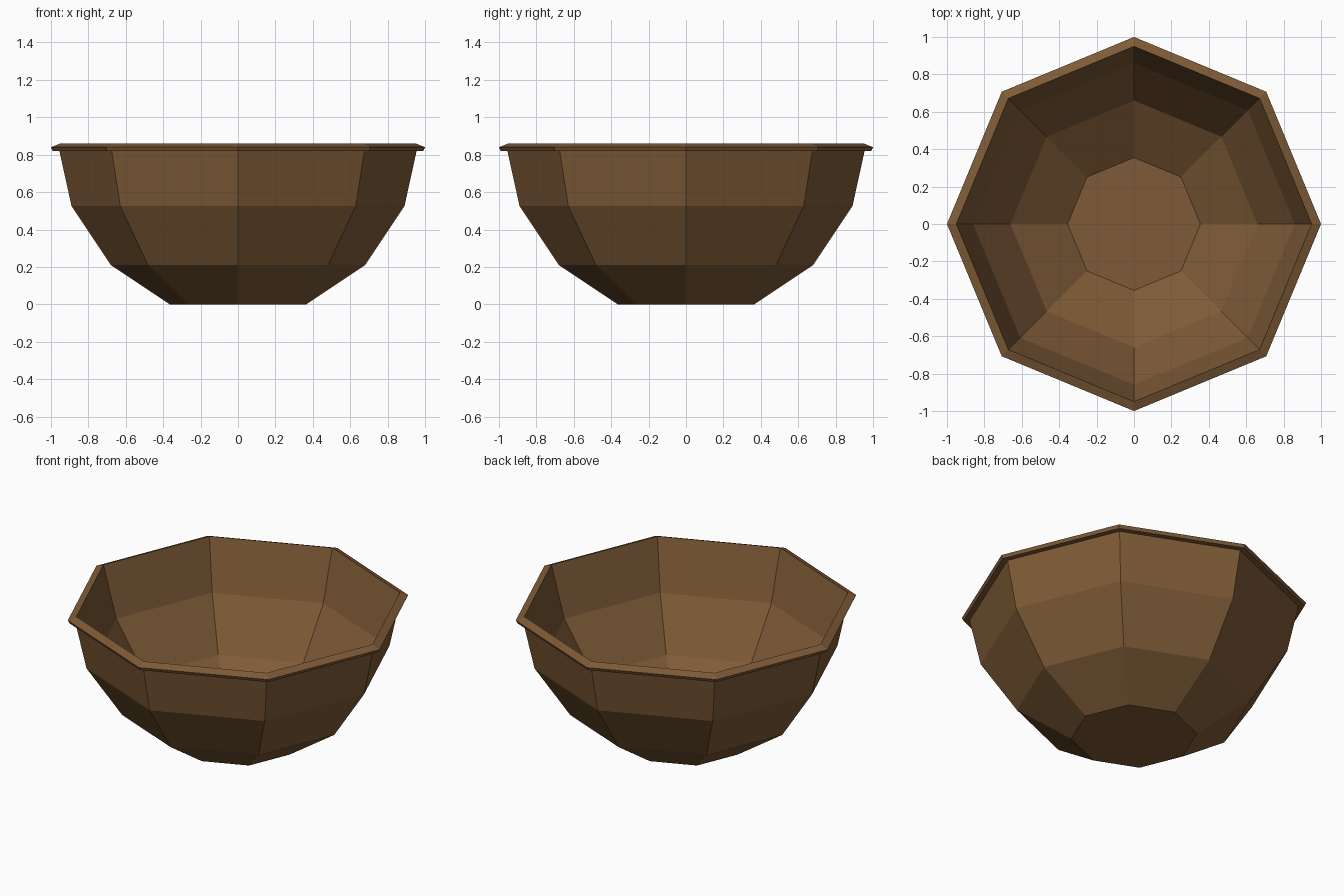
import bpy, bmesh
from math import cos, sin, pi

if "Cube" in bpy.data.objects:
    bpy.data.objects.remove(bpy.data.objects["Cube"])

SIDES = 8

# Bowl cross-section (radius, height): outer wall, rim lip, then inner wall
profile = [(0.365, 0.0), (0.68, 0.21), (0.89, 0.525), (0.955, 0.82),
           (0.99, 0.82), (1.0, 0.84), (0.95, 0.86),
           (0.86, 0.54), (0.66, 0.235), (0.355, 0.025)]

# Spin the profile into octagonal rings
bm = bmesh.new()
rings = [[bm.verts.new((r * cos(2 * pi * i / SIDES), r * sin(2 * pi * i / SIDES), z))
          for i in range(SIDES)] for r, z in profile]
for low, high in zip(rings, rings[1:]):
    for i in range(SIDES):
        j = (i + 1) % SIDES
        bm.faces.new((low[i], low[j], high[j], high[i]))

# Underside and inner floor
bm.faces.new(rings[0][::-1])
bm.faces.new(rings[-1])
bmesh.ops.recalc_face_normals(bm, faces=bm.faces)

mesh = bpy.data.meshes.new("bowl")
bm.to_mesh(mesh)
bm.free()
bowl = bpy.data.objects.new("bowl", mesh)
bpy.context.collection.objects.link(bowl)

# Brown wood colour
wood = bpy.data.materials.new("brown_wood")
wood.diffuse_color = (0.21, 0.105, 0.038, 1)
wood.use_nodes = True
wood.node_tree.nodes["Principled BSDF"].inputs["Base Color"].default_value = wood.diffuse_color
mesh.materials.append(wood)
